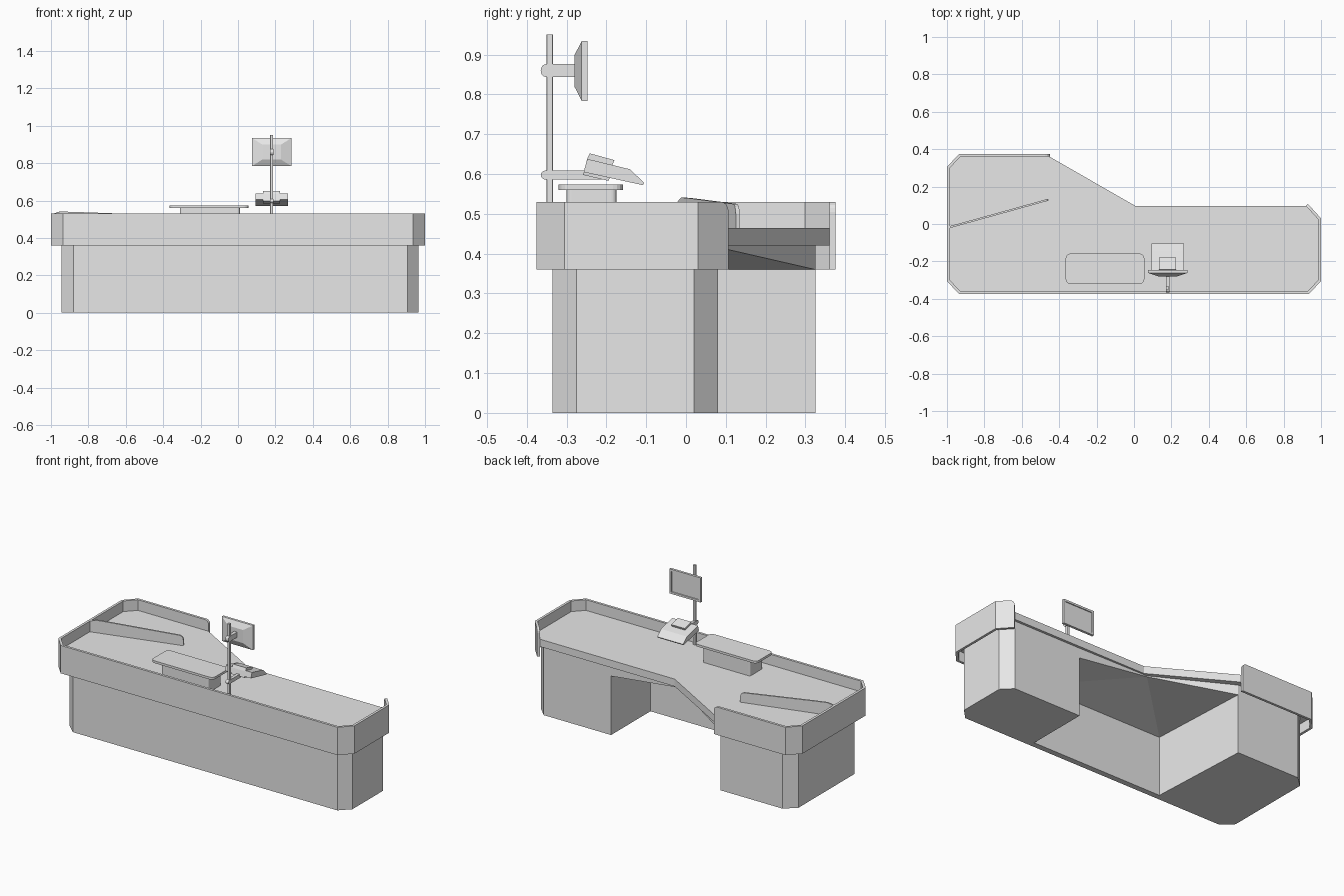
import bpy, bmesh, math
from mathutils import Vector

cube = bpy.data.objects.get("Cube")
if cube:
    bpy.data.objects.remove(cube, do_unlink=True)

grey = bpy.data.materials.new("light_grey")
grey.use_nodes = True
grey.diffuse_color = (0.8, 0.8, 0.8, 1)
grey.node_tree.nodes["Principled BSDF"].inputs["Base Color"].default_value = (0.8, 0.8, 0.8, 1)


def finish(name, bm, closed=True):
    if closed:
        bmesh.ops.recalc_face_normals(bm, faces=bm.faces)
    mesh = bpy.data.meshes.new(name)
    bm.to_mesh(mesh)
    bm.free()
    mesh.materials.append(grey)
    ob = bpy.data.objects.new(name, mesh)
    bpy.context.collection.objects.link(ob)
    return ob


def extrude(name, points, offset):
    """Extrude a flat outline along an offset vector."""
    bm = bmesh.new()
    face = bm.faces.new([bm.verts.new(p) for p in points])
    top = bmesh.ops.extrude_face_region(bm, geom=[face])["geom"]
    bmesh.ops.translate(bm, vec=offset, verts=[v for v in top if isinstance(v, bmesh.types.BMVert)])
    return finish(name, bm)


def slab(name, outline, z0, z1):
    return extrude(name, [(x, y, z0) for x, y in outline], (0, 0, z1 - z0))


def side_profile(name, outline, x, width):
    return extrude(name, [(x - width / 2, y, z) for y, z in outline], (width, 0, 0))


def rounded_rect(x0, x1, y0, y1, r, steps=4):
    pts = []
    corners = [(x1 - r, y1 - r), (x0 + r, y1 - r), (x0 + r, y0 + r), (x1 - r, y0 + r)]
    for k, (cx, cy) in enumerate(corners):
        for i in range(steps + 1):
            a = math.pi / 2 * (k + i / steps)
            pts.append((cx + r * math.cos(a), cy + r * math.sin(a)))
    return pts


def wall(name, path, z0, thick):
    """Thin mitred wall on the left of a path of (x, y, top height)."""
    pts = [Vector(p[:2]) for p in path]
    bm = bmesh.new()
    rings = []
    for i, p in enumerate(pts):
        a = (p - pts[max(i - 1, 0)]).normalized()
        b = (pts[min(i + 1, len(pts) - 1)] - p).normalized()
        a, b = (a if i else b), (b if i < len(pts) - 1 else a)
        na, nb = Vector((-a.y, a.x)), Vector((-b.y, b.x))
        q = p + (na + nb) * (thick / (1 + na.dot(nb)))
        z1 = path[i][2]
        rings.append([bm.verts.new((v.x, v.y, z)) for v, z in ((p, z0), (q, z0), (q, z1), (p, z1))])
    for r, s in zip(rings, rings[1:]):
        for k in range(4):
            bm.faces.new((r[k], r[(k + 1) % 4], s[(k + 1) % 4], s[k]))
    bm.faces.new(rings[0])
    bm.faces.new(rings[-1])
    return finish(name, bm)


def round_end(end, toward, top, r=0.025, steps=4):
    """Path points that lower the top edge in a quarter circle at a wall end."""
    e, d = Vector(end), (Vector(toward) - Vector(end)).normalized()
    out = []
    for i in range(steps + 1):
        a = math.pi / 2 * i / steps
        p = e + d * r * (1 - math.cos(a))
        out.append((p.x, p.y, top - r + r * math.sin(a)))
    return out


# Pedestals joined by a front panel, with a knee space behind
FLOOR, UNDER, DECK, RIM, BOTTOM = 0.0, 0.42, 0.465, 0.53, 0.36
slab("base", [(-0.88, -0.335), (0.905, -0.335), (0.965, -0.275), (0.965, 0.02),
              (0.905, 0.08), (0.45, 0.08), (0.45, -0.3), (-0.43, -0.3), (-0.46, 0.325),
              (-0.88, 0.325), (-0.945, 0.265), (-0.945, -0.275)], FLOOR, UNDER)

# Folded soffit over the knee space
bm = bmesh.new()
a, b, c, d, e = [bm.verts.new(p) for p in
                 [(0.45, 0.08, BOTTOM), (0.45, -0.3, BOTTOM), (-0.43, -0.3, BOTTOM),
                  (-0.46, 0.325, BOTTOM), (-0.02, 0.085, 0.415)]]
ta, te, td = [bm.verts.new((v.co.x, v.co.y, UNDER)) for v in (a, e, d)]
for f in ((a, b, e), (b, c, e), (c, d, e), (a, e, te, ta), (e, d, td, te)):
    bm.faces.new(f)
for f in bm.faces:
    f.normal_update()
    if f.normal.z < -0.1:
        continue
    if f.normal.z > 0.1 or f.normal.y < 0:
        f.normal_flip()
finish("knee_soffit", bm, closed=False)

# Counter deck
slab("counter_deck", [(-0.935, -0.365), (0.935, -0.365), (0.99, -0.305), (0.99, 0.03),
                      (0.93, 0.095), (0.01, 0.095), (-0.455, 0.362), (-0.935, 0.362),
                      (-0.99, 0.305), (-0.99, -0.305)], UNDER, DECK)

# Raised rim around the deck, open at the operator's side
back_end, right_end = (-0.45, 0.375), (0.93, 0.107)
corners = [(-0.935, 0.375), (-1, 0.305), (-1, -0.305), (-0.935, -0.375),
           (0.935, -0.375), (1, -0.305), (1, 0.03)]
path = (round_end(back_end, corners[0], RIM) + [(x, y, RIM) for x, y in corners]
        + round_end(right_end, corners[-1], RIM)[::-1])
wall("rim", path, BOTTOM, 0.015)

# Divider on the wide bagging area
div_end, div_start = (-0.457, 0.125), (-0.985, -0.022)
wall("divider", [(*div_start, 0.53), (-0.95, -0.012, 0.541), (-0.87, 0.01, 0.539)]
     + round_end(div_end, div_start, 0.525)[::-1], DECK, 0.01)

# Raised shelf
slab("shelf_support", rounded_rect(-0.31, 0.01, -0.3, -0.175, 0.012), DECK, 0.56)
slab("shelf_top", rounded_rect(-0.365, 0.055, -0.32, -0.158, 0.025), 0.56, 0.574)

# Pole with two arms
PX, PY = 0.18, -0.342
slab("pole", rounded_rect(PX - 0.008, PX + 0.008, PY - 0.008, PY + 0.008, 0.003), DECK, 0.95)


def arm(name, y1, z0, z1, width):
    r = (z1 - z0) / 2
    cap = [(-0.365 + 0.012 * (1 - math.sin(t)), z0 + r + r * math.cos(t))
           for t in [math.pi * i / 6 for i in range(7)]]
    side_profile(name, cap + [(y1, z0), (y1, z1)], PX, width)


arm("monitor_arm", -0.275, 0.844, 0.876, 0.02)
arm("keypad_arm", -0.2, 0.586, 0.609, 0.02)

# Monitor with tapered back and inset screen
bm = bmesh.new()
sections = [(-0.28, 0.05, 0.04), (-0.262, 0.105, 0.075), (-0.247, 0.105, 0.075),
            (-0.247, 0.093, 0.063), (-0.252, 0.092, 0.062)]
rings = [[bm.verts.new((PX + sx * w, y, 0.859 + sz * h))
          for sx, sz in ((-1, -1), (1, -1), (1, 1), (-1, 1))] for y, w, h in sections]
for r, s in zip(rings, rings[1:]):
    for k in range(4):
        bm.faces.new((r[k], r[(k + 1) % 4], s[(k + 1) % 4], s[k]))
bm.faces.new(rings[0])
bm.faces.new(rings[-1])
finish("monitor", bm)

# Tilted keypad with a raised display and mounting plate
side_profile("keypad", [(-0.248, 0.638), (-0.141, 0.612), (-0.105, 0.578),
                        (-0.108, 0.572), (-0.257, 0.605)], PX, 0.175)
side_profile("keypad_display", [(-0.242, 0.652), (-0.18, 0.635), (-0.186, 0.62),
                                (-0.25, 0.634)], PX, 0.09)
side_profile("keypad_mount", [(-0.256, 0.607), (-0.259, 0.598), (-0.195, 0.583),
                              (-0.19, 0.592)], PX, 0.09)
